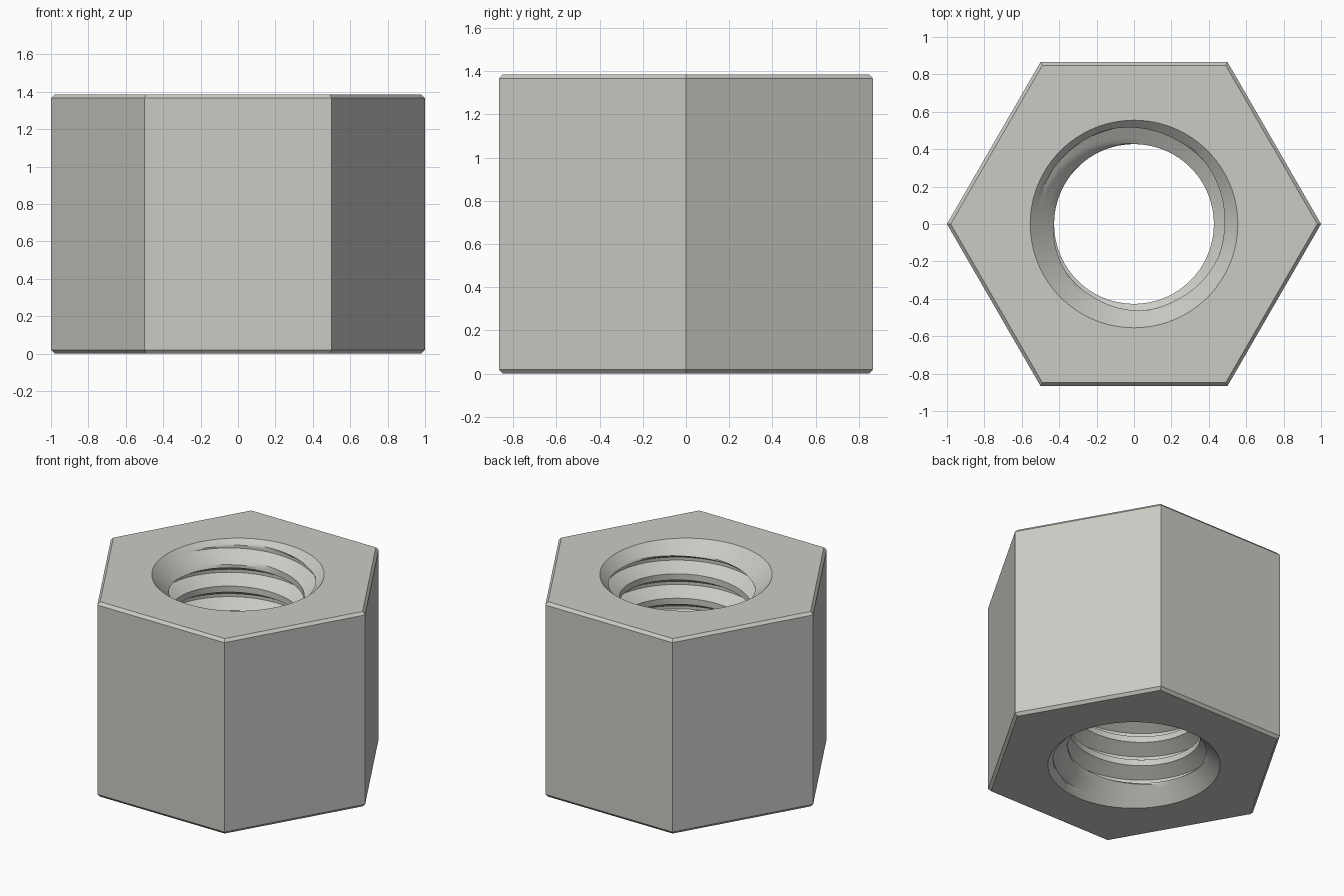
import bpy
import bmesh
from math import cos, sin, pi

cube = bpy.data.objects.get("Cube")
if cube:
    bpy.data.objects.remove(cube, do_unlink=True)

HEIGHT = 1.386
CHAMFER = 0.02          # outer edge chamfer height
PITCH = 0.1732          # thread rise per turn
MINOR, MAJOR = 0.427, 0.521
RIM = 0.555             # countersink radius at both ends
SEG = 96                # sides of the bore
START = 1.173           # height of a thread crest at angle 0

# Material
steel = bpy.data.materials.new("light grey steel")
steel.use_nodes = True
colour = (0.60, 0.59, 0.56, 1)
steel.diffuse_color = colour
steel.node_tree.nodes["Principled BSDF"].inputs["Base Color"].default_value = colour

# Thread profile over one pitch: crest flat, flank, root flat, flank
corners = [(0, MINOR), (0.25, MINOR), (0.5625, MAJOR), (0.6875, MAJOR), (1, MINOR)]
steps = [2, 5, 2, 5]
profile = []
for (u0, r0), (u1, r1), n in zip(corners, corners[1:], steps):
    profile += [(u0 + (u1 - u0) * k / n, r0 + (r1 - r0) * k / n) for k in range(n)]
ROWS = len(profile)

bm = bmesh.new()
cache = {}


def bore_vert(i, j):
    """Vertex of the bore at angle step i, helical row j."""
    if i == SEG:                       # one full turn joins the next thread
        i, j = 0, j + ROWS
    turn, row = divmod(j, ROWS)
    u, r = profile[row]
    z = START + PITCH * (turn + u + i / SEG)
    key = (i, j)
    if z <= 0:
        key, z = (i, "bottom"), 0
    elif z >= HEIGHT:
        key, z = (i, "top"), HEIGHT
    if key not in cache:
        r = max(r, RIM - z, RIM - (HEIGHT - z))   # countersink cones
        a = 2 * pi * i / SEG
        cache[key] = bm.verts.new((r * cos(a), r * sin(a), z))
    return cache[key]


# Threaded bore with countersinks
for j in range(-9 * ROWS, 3 * ROWS):
    for i in range(SEG):
        quad = [bore_vert(i, j), bore_vert(i, j + 1),
                bore_vert(i + 1, j + 1), bore_vert(i + 1, j)]
        loop = list(dict.fromkeys(quad))
        if len(loop) > 2:
            bm.faces.new(loop)


def hexagon(radius, z):
    return [bm.verts.new((radius * cos(k * pi / 3), radius * sin(k * pi / 3), z))
            for k in range(6)]


# Hexagonal outside with chamfered edges
rings = [hexagon(0.98, 0), hexagon(1, CHAMFER),
         hexagon(1, HEIGHT - CHAMFER), hexagon(0.98, HEIGHT)]
for low, high in zip(rings, rings[1:]):
    for k in range(6):
        n = (k + 1) % 6
        bm.faces.new((low[k], low[n], high[n], high[k]))

# End faces, one panel per side of the hexagon
per_side = SEG // 6
for name, ring in (("bottom", rings[0]), ("top", rings[-1])):
    for k in range(6):
        arc = [cache[((k * per_side + s) % SEG, name)] for s in range(per_side + 1)]
        bm.faces.new(arc + [ring[(k + 1) % 6], ring[k]])

bmesh.ops.recalc_face_normals(bm, faces=bm.faces)
mesh = bpy.data.meshes.new("hex_nut")
bm.to_mesh(mesh)
bm.free()
mesh.materials.append(steel)

nut = bpy.data.objects.new("hex_nut", mesh)
bpy.context.collection.objects.link(nut)
bpy.ops.object.select_all(action="DESELECT")
nut.select_set(True)
bpy.context.view_layer.objects.active = nut
bpy.ops.object.shade_smooth_by_angle(angle=pi / 7)
